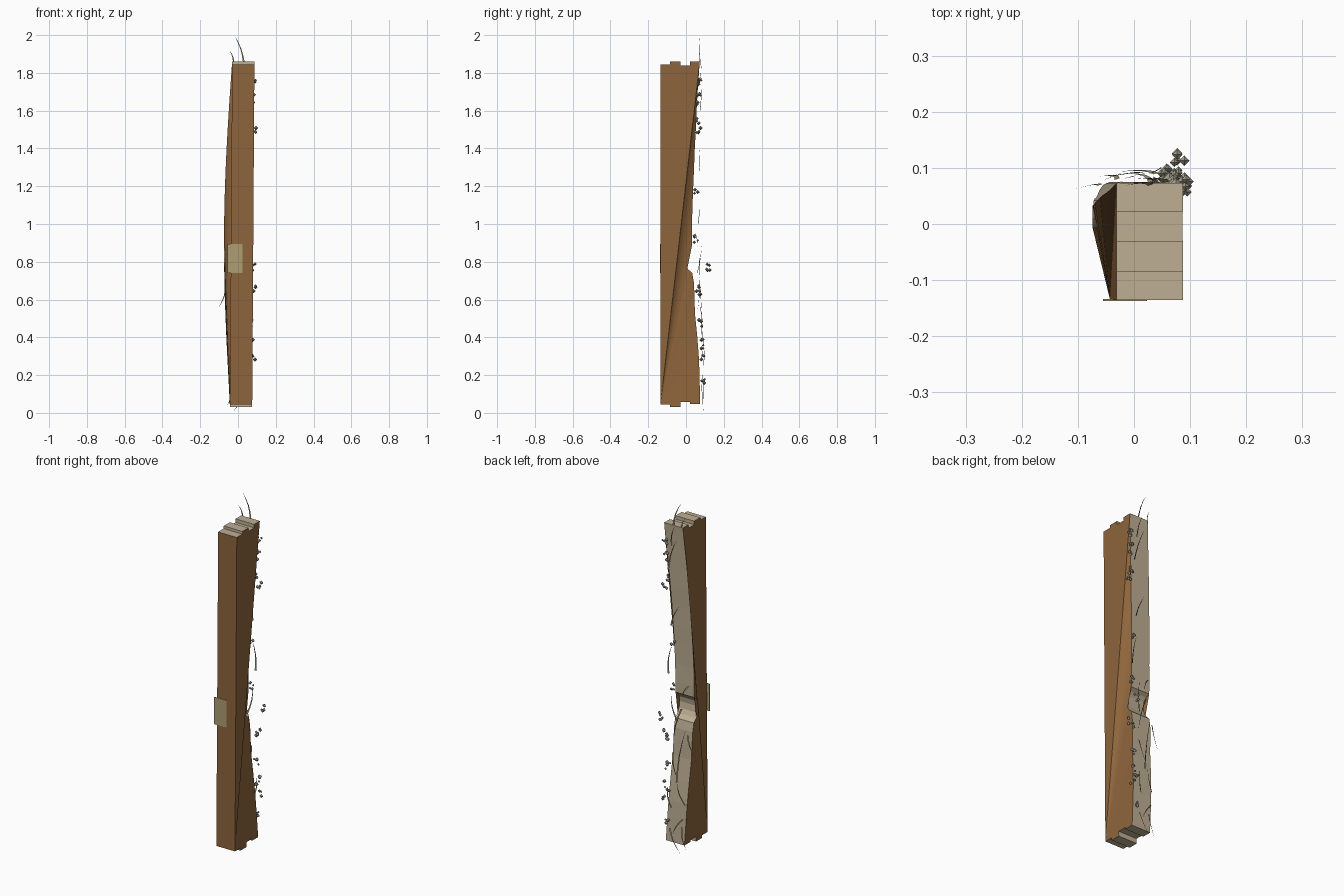
import bpy, bmesh, math, random
from mathutils import Vector
random.seed(4)


def mat(name, c):
    m = bpy.data.materials.new(name)
    m.diffuse_color = (*c, 1)
    return m


WOOD = mat("wood", (0.27, 0.13, 0.045))
PALE = mat("bare_wood", (0.52, 0.43, 0.30))
TAG = mat("tag_tan", (0.42, 0.34, 0.17))
MOSS = mat("dry_moss", (0.36, 0.33, 0.25))
GRASS = mat("dry_grass", (0.36, 0.32, 0.22))


def finish(bm, name, mats):
    me = bpy.data.meshes.new(name)
    bm.to_mesh(me)
    bm.free()
    for m in mats:
        me.materials.append(m)
    ob = bpy.data.objects.new(name, me)
    bpy.context.collection.objects.link(ob)
    return ob


# Beam profile (y, z): stepped bottom, live back edge with a notch, stepped top
bottom = [(-.135, .045), (-.085, .045), (-.085, .03), (-.03, .03), (-.03, .058), (.022, .058), (.022, .047)]
back = [(.075, .047), (.072, .18), (.069, .28), (.06, .4), (.047, .53), (.045, .62), (.042, .69), (.033, .74),
        (.012, .76), (-.002, .785), (-.007, .82), (-.002, .85), (.012, .872), (.031, .885), (.033, .95),
        (.033, 1.05), (.037, 1.17), (.042, 1.28), (.046, 1.39), (.052, 1.5), (.057, 1.62), (.064, 1.74), (.073, 1.86)]
top = [(.022, 1.86), (.022, 1.84), (-.03, 1.84), (-.03, 1.86), (-.085, 1.86), (-.085, 1.845), (-.135, 1.845)]


def bow(z):
    return -.037 * math.sin(math.pi * min(1, max(0, (z - .047) / 1.813)))


bm = bmesh.new()
nb, nk = len(bottom), len(back)
prof = bottom + back + top
n = len(prof)
sides = []
for x0 in (-.041, .077):
    row = []
    for i, (y, z) in enumerate(prof):
        b = bow(z) if nb <= i < nb + nk else 0
        row.append(bm.verts.new((x0 + .012 * z / 1.86 - .002 + b, y, z)))
    sides.append(row)
# Strip joining both sides
for i in range(n):
    j = (i + 1) % n
    f = bm.faces.new((sides[0][i], sides[0][j], sides[1][j], sides[1][i]))
    f.material_index = 0 if i == n - 1 else 1
# Warped side faces fanning from the lower front corner
for s in sides:
    bm.faces.new(s[:nb + 2])
    for i in range(nb + 1, nb + nk - 1):
        bm.faces.new((s[0], s[i], s[i + 1]))
    bm.faces.new([s[0]] + s[nb + nk - 1:])
bmesh.ops.recalc_face_normals(bm, faces=bm.faces)
finish(bm, "weathered_beam", [WOOD, PALE])

# Tag plate on the front
bm = bmesh.new()
bmesh.ops.create_cube(bm, size=1)
for v in bm.verts:
    v.co = Vector((v.co.x * .078 - .016, v.co.y * .003 - .1355, v.co.z * .155 + .817))
finish(bm, "front_tag", [TAG])

# Moss clumps of octahedra along the right back corner
clumps = [(.085, .073, 1.75, 5), (.075, .068, 1.68, 4), (.07, .06, 1.63, 3), (.075, .063, 1.54, 4),
          (.085, .066, 1.5, 4), (.052, .052, 1.165, 3), (.055, .052, .92, 5), (.083, .115, .77, 5),
          (.083, .065, .655, 4), (.06, .068, .635, 3), (.06, .079, .475, 5), (.07, .09, .375, 4),
          (.06, .083, .33, 4), (.081, .088, .29, 4), (.06, .09, .17, 4)]
bm = bmesh.new()
for x, y, z, k in clumps:
    for _ in range(k):
        c = Vector((x + random.uniform(-.012, .012), y + random.uniform(-.011, .011), z + random.uniform(-.018, .018)))
        r = random.uniform(.007, .012)
        g = bmesh.ops.create_uvsphere(bm, u_segments=4, v_segments=2, radius=r)
        for v in g["verts"]:
            v.co += c
finish(bm, "moss_clumps", [MOSS])

# Grass blades on the back: base (x, y, z) to tip (x, y, z)
blades = [((.03, .07, 1.86), (-.02, .068, 2.0)), ((-.025, .075, 1.84), (-.045, .065, 1.92)),
          ((.06, .075, 1.6), (.0, .08, 1.79)), ((.04, .07, 1.74), (.015, .08, 1.86)),
          ((.045, .07, 1.28), (-.01, .068, 1.41)), ((.065, .065, 1.0), (.04, .07, 1.17)),
          ((-.05, .05, .95), (-.02, .06, .88)), ((.015, .06, .74), (.035, .085, .9)),
          ((-.02, .07, .82), (.03, .07, .62)), ((-.06, .07, .68), (-.106, .062, .55)),
          ((.0, .085, .4), (-.05, .07, .72)), ((.03, .075, .56), (-.01, .09, .42)),
          ((-.05, .08, .28), (-.01, .095, .4)), ((.03, .09, .25), (.045, .1, .37)),
          ((-.04, .085, .2), (.02, .09, .1)), ((.04, .09, .13), (-.03, .093, 0)),
          ((-.03, .08, .15), (-.06, .085, .03))]
bm = bmesh.new()
for a, b in blades:
    a, b = Vector(a), Vector(b)
    side = Vector((.0045, .0015, 0))
    bulge = Vector((.009, .004, 0))
    prev = None
    for i in range(4):
        t = i / 4
        p = a.lerp(b, t) + bulge * math.sin(math.pi * t)
        w = side * (1 - t * .8)
        cur = (bm.verts.new(p - w), bm.verts.new(p + w))
        if prev:
            bm.faces.new((prev[0], prev[1], cur[1], cur[0]))
        prev = cur
    bm.faces.new((prev[0], prev[1], bm.verts.new(b)))
finish(bm, "grass_blades", [GRASS])
